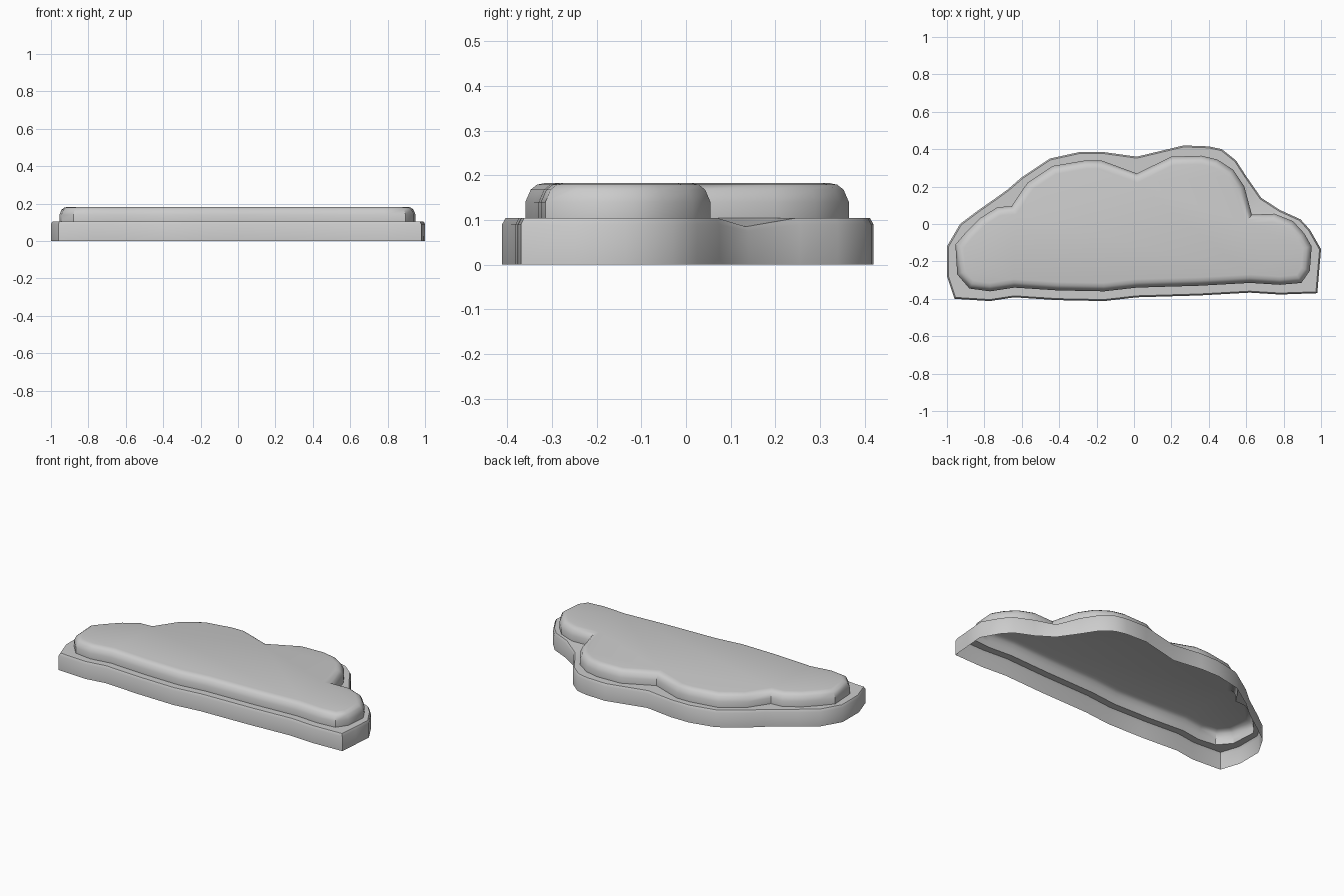
import bpy
import bmesh
import math
from mathutils import Vector

cube = bpy.data.objects.get("Cube")
if cube:
    bpy.data.objects.remove(cube, do_unlink=True)

# Matched outline points of the cloud: raised wall x, y, then rim x, y
lobes = [
    (-.88, -.345, -.96, -.4), (-.945, -.27, -1, -.28), (-.955, -.11, -1, -.12),
    (-.895, -.04, -.93, 0), (-.825, .03, -.83, .075), (-.73, .09, -.73, .145),
    (-.655, .095, -.675, .185), (-.57, .22, -.6, .25), (-.435, .31, -.45, .35),
    (-.26, .34, -.29, .385), (-.175, .34, -.165, .385), (.015, .27, .015, .36),
    (.2, .36, .265, .42), (.36, .365, .4, .415), (.445, .345, .47, .4),
    (.53, .29, .545, .34), (.59, .2, .6, .255), (.63, .05, .68, .14),
    (.75, .055, .78, .075), (.85, .015, .89, .025), (.91, -.05, .94, -.03),
    (.95, -.12, 1, -.135), (.94, -.25, .99, -.25), (.895, -.315, .98, -.37),
]
# Gently wavy front edge; the rim runs parallel to it
front = [(.78, -.325), (.62, -.315), (.35, -.33), (.015, -.34),
         (-.16, -.36), (-.41, -.355), (-.64, -.34), (-.77, -.36)]
lobes += [(x, y, x, y - .052) for x, y in front]

wall_outline = [Vector(p[:2]) for p in lobes]
rim_outline = [Vector(p[2:]) for p in lobes]


def inset(outline, distance):
    """Move a clockwise outline inwards with limited mitres."""
    result = []
    for i, point in enumerate(outline):
        before = (point - outline[i - 1]).normalized()
        after = (outline[(i + 1) % len(outline)] - point).normalized()
        tangent = (before + after).normalized()
        mitre = min(1 / max(tangent.dot(after), .1), 1.3)
        result.append(point + Vector((tangent.y, -tangent.x)) * distance * mitre)
    return result


# Stacked rings from the open foot to the rounded top
rings = [
    (rim_outline, 0, 0), (rim_outline, 0, .09), (rim_outline, .008, .105),
    (wall_outline, 0, .105), (wall_outline, 0, .14),
    (wall_outline, .012, .168), (wall_outline, .026, .179), (wall_outline, .045, .183),
]

bm = bmesh.new()
loops = []
for outline, distance, height in rings:
    loops.append([bm.verts.new((p.x, p.y, height)) for p in inset(outline, distance)])

for lower, upper in zip(loops, loops[1:]):
    for i in range(len(lower)):
        j = (i + 1) % len(lower)
        bm.faces.new((lower[j], lower[i], upper[i], upper[j]))
bm.faces.new(list(reversed(loops[-1])))

# Slight sag of the rim beside the right-hand notch
notch = Vector((.68, .14))
for v in loops[2]:
    if (v.co.xy - notch).length < .05:
        v.co.z -= .02
for v in loops[1]:
    if (v.co.xy - notch).length < .05:
        v.co.z -= .015

mesh = bpy.data.meshes.new("cloud_shell")
bm.to_mesh(mesh)
bm.free()
shell = bpy.data.objects.new("cloud_shell", mesh)
bpy.context.collection.objects.link(shell)

# Plain grey finish
grey = bpy.data.materials.new("plain_grey")
grey.use_nodes = True
colour = (.6, .6, .6, 1)
grey.diffuse_color = colour
grey.node_tree.nodes["Principled BSDF"].inputs["Base Color"].default_value = colour
mesh.materials.append(grey)

bpy.context.view_layer.objects.active = shell
shell.select_set(True)
bpy.ops.object.shade_smooth_by_angle(angle=math.radians(35))
